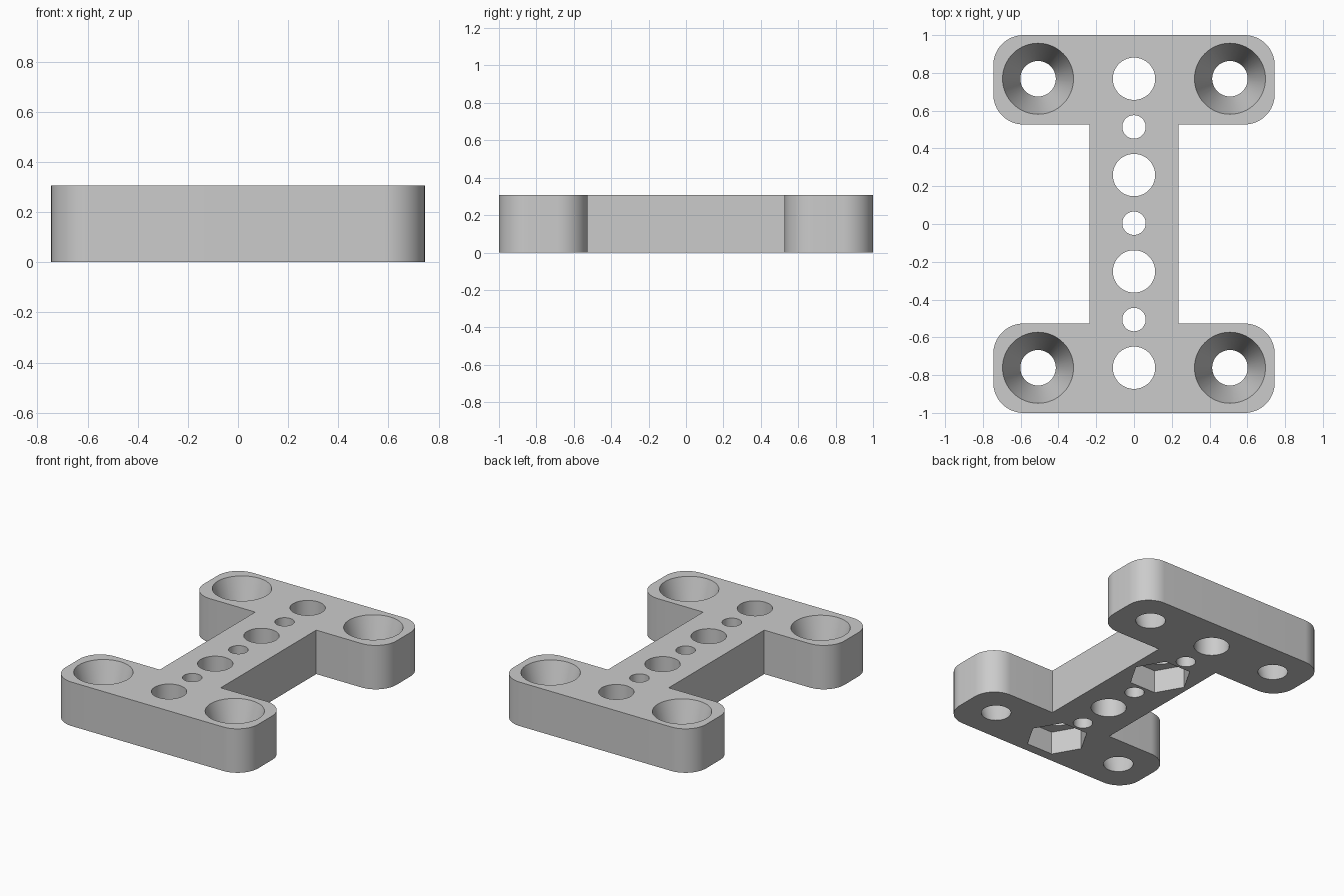
import bpy
import bmesh
from math import pi, cos, sin, radians
from mathutils import Matrix

if "Cube" in bpy.data.objects:
    bpy.data.objects.remove(bpy.data.objects["Cube"], do_unlink=True)

# Main dimensions
THICK = 0.307
HALF_X, HALF_Y = 0.745, 1.0
WEB_X, INNER_Y = 0.236, 0.527
CORNER = 0.16
PITCH = 0.255
Y_SHIFT = 0.004
BOLT_X = 0.508
MARGIN = 0.05

grey = bpy.data.materials.new("light_grey")
grey.use_nodes = True
colour = (0.6, 0.6, 0.6, 1)
grey.diffuse_color = colour
grey.node_tree.nodes["Principled BSDF"].inputs["Base Color"].default_value = colour


def link(name, bm):
    mesh = bpy.data.meshes.new(name)
    bmesh.ops.recalc_face_normals(bm, faces=bm.faces)
    bm.to_mesh(mesh)
    bm.free()
    mesh.materials.append(grey)
    obj = bpy.data.objects.new(name, mesh)
    bpy.context.collection.objects.link(obj)
    return obj


def arc(cx, cy, start, steps=16):
    """Quarter-circle corner, counter-clockwise from the start angle."""
    angles = [start + pi / 2 * i / steps for i in range(steps + 1)]
    return [(cx + CORNER * cos(a), cy + CORNER * sin(a)) for a in angles]


# Plate: half of the I-shaped outline, turned round for the other half
cx = HALF_X - CORNER
half = [(WEB_X, INNER_Y)]
half += arc(cx, INNER_Y + CORNER, -pi / 2)
half += arc(cx, HALF_Y - CORNER, 0)
half += arc(-cx, HALF_Y - CORNER, pi / 2)
half += arc(-cx, INNER_Y + CORNER, pi)
half += [(-WEB_X, INNER_Y)]
outline = half + [(-x, -y) for x, y in half]

bm = bmesh.new()
base = bm.faces.new([bm.verts.new((x, y, 0)) for x, y in outline])
top = bmesh.ops.extrude_face_region(bm, geom=[base])
verts = [v for v in top["geom"] if isinstance(v, bmesh.types.BMVert)]
bmesh.ops.translate(bm, verts=verts, vec=(0, 0, THICK))
plate = link("mounting_plate", bm)

cutters = []


def cut(name, x, y, r_low, r_high, z_low=-MARGIN, z_high=THICK + MARGIN, sides=64):
    """Subtract a cylinder, cone or prism from the plate."""
    bm = bmesh.new()
    bmesh.ops.create_cone(bm, cap_ends=True, segments=sides, radius1=r_low,
                          radius2=r_high, depth=z_high - z_low,
                          matrix=Matrix.Translation((x, y, (z_low + z_high) / 2)))
    if sides == 6:  # corners point along x
        bmesh.ops.rotate(bm, verts=bm.verts, cent=(x, y, 0),
                         matrix=Matrix.Rotation(radians(30), 3, "Z"))
    obj = link(name, bm)
    obj.hide_render = True
    mod = plate.modifiers.new(name, "BOOLEAN")
    mod.operation = "DIFFERENCE"
    mod.solver = "EXACT"
    mod.object = obj
    cutters.append(obj)


# Row of alternating large and small holes down the middle
for i in range(-3, 4):
    radius = 0.112 if i % 2 else 0.062
    cut("centre_hole", 0, i * PITCH + Y_SHIFT, radius, radius)

# Hexagonal nut pockets in the underside
for i in (-3, 1):
    cut("nut_pocket", 0, i * PITCH + Y_SHIFT, 0.2, 0.2, z_high=0.16, sides=6)

# Tapered screw holes in the four corners
LOW, HIGH = 0.094, 0.188
flare = (HIGH - LOW) / THICK * MARGIN
for sx in (-1, 1):
    for i in (-3, 3):
        cut("screw_hole", sx * BOLT_X, i * PITCH + Y_SHIFT, LOW - flare, HIGH + flare)

# Apply the cuts and remove the cutters
bpy.context.view_layer.update()
graph = bpy.context.evaluated_depsgraph_get()
result = bpy.data.meshes.new_from_object(plate.evaluated_get(graph))
plate.modifiers.clear()
plate.data = result
plate.data.name = "mounting_plate"
for obj in cutters:
    bpy.data.objects.remove(obj, do_unlink=True)

# All faces share the one grey
plate.data.materials.clear()
plate.data.materials.append(grey)
for poly in plate.data.polygons:
    poly.material_index = 0

bpy.ops.object.select_all(action="DESELECT")
plate.select_set(True)
bpy.context.view_layer.objects.active = plate
bpy.ops.object.shade_smooth_by_angle(angle=radians(30))
